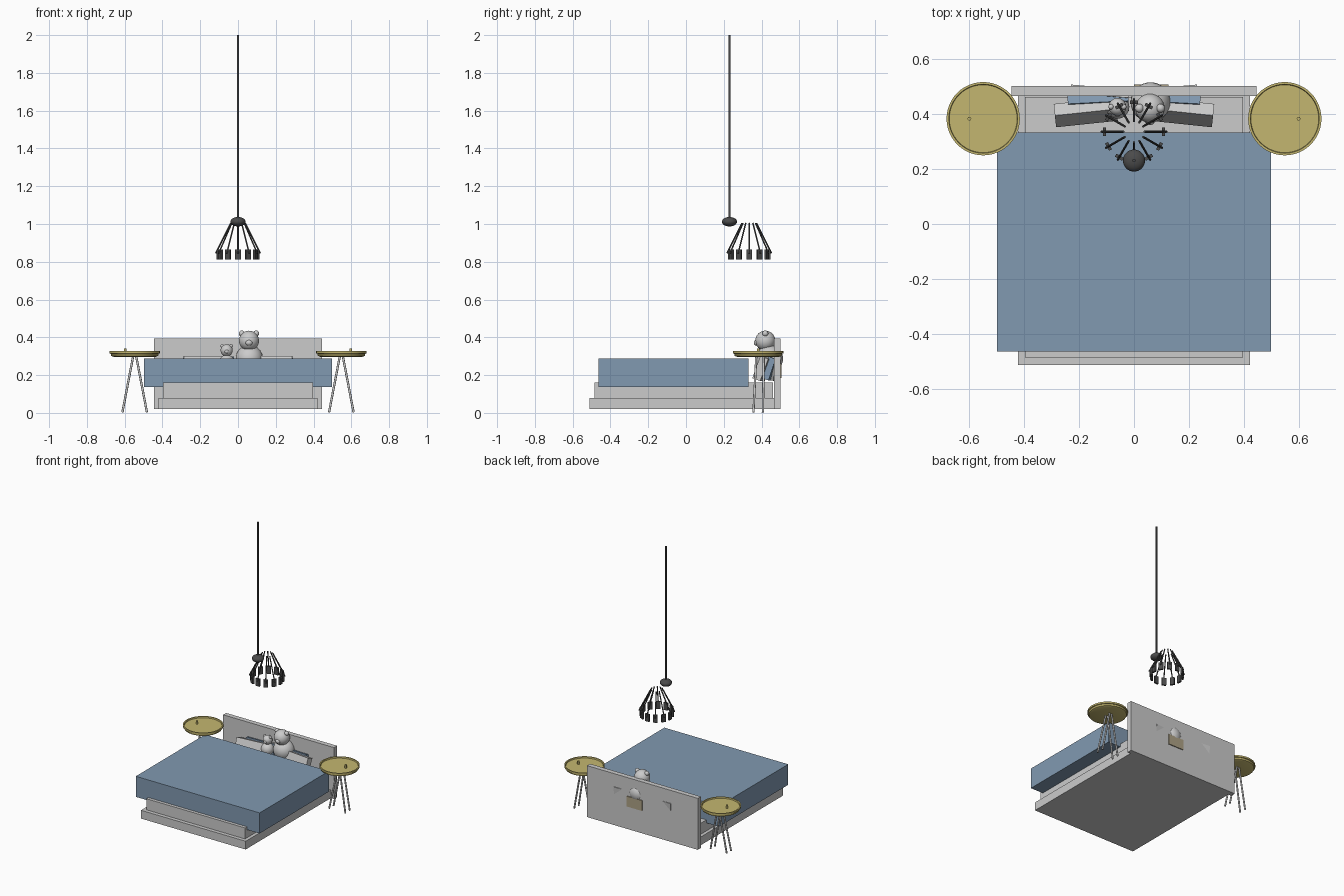
import bpy, math
from mathutils import Vector, Euler

if "Cube" in bpy.data.objects:
    bpy.data.objects.remove(bpy.data.objects["Cube"])


def material(name, rgb):
    m = bpy.data.materials.new(name)
    m.diffuse_color = (*rgb, 1)
    m.use_nodes = True
    m.node_tree.nodes["Principled BSDF"].inputs["Base Color"].default_value = m.diffuse_color
    return m


BLUE = material("blue_fabric", (0.22, 0.32, 0.44))
GOLD = material("brass", (0.55, 0.47, 0.16))
DARK = material("dark_metal", (0.07, 0.07, 0.07))
TAN = material("tan_fabric", (0.42, 0.36, 0.24))


def finish(name, mat=None, smooth=False):
    o = bpy.context.object
    o.name = name
    if mat:
        o.data.materials.append(mat)
    if smooth:
        bpy.ops.object.shade_smooth_by_angle(angle=math.radians(40))
    return o


def box(name, lo, hi, mat=None):
    c = [(a + b) / 2 for a, b in zip(lo, hi)]
    return slab(name, c, [b - a for a, b in zip(lo, hi)], (0, 0, 0), mat)


def slab(name, center, size, rot, mat=None):
    bpy.ops.mesh.primitive_cube_add(size=1, location=center, rotation=rot)
    bpy.context.object.scale = size
    return finish(name, mat)


def ball(name, center, radii, mat=None):
    bpy.ops.mesh.primitive_uv_sphere_add(segments=32, ring_count=16, radius=1, location=center)
    bpy.context.object.scale = radii
    return finish(name, mat, True)


def rod(name, a, b, r, mat=None, sides=12):
    a, b = Vector(a), Vector(b)
    d = b - a
    bpy.ops.mesh.primitive_cylinder_add(vertices=sides, radius=r, depth=d.length, location=(a + b) / 2,
                                        rotation=d.to_track_quat('Z', 'Y').to_euler())
    return finish(name, mat, True)


def lathe(name, profile, center, mat, n=48):
    verts = [(r * math.cos(2 * math.pi * i / n), r * math.sin(2 * math.pi * i / n), z)
             for r, z in profile for i in range(n)]
    faces = [(k * n + i, k * n + (i + 1) % n, (k + 1) * n + (i + 1) % n, (k + 1) * n + i)
             for k in range(len(profile) - 1) for i in range(n)]
    faces.append(tuple(reversed(range(n))))
    faces.append(tuple((len(profile) - 1) * n + i for i in range(n)))
    me = bpy.data.meshes.new(name)
    me.from_pydata(verts, [], faces)
    o = bpy.data.objects.new(name, me)
    bpy.context.collection.objects.link(o)
    o.location = center
    bpy.ops.object.select_all(action='DESELECT')
    o.select_set(True)
    bpy.context.view_layer.objects.active = o
    return finish(name, mat, True)


# Bed
box("bed_base", (-0.42, -0.512, 0.02), (0.42, 0.465, 0.08))
box("mattress", (-0.396, -0.485, 0.08), (0.396, 0.46, 0.16))
box("headboard", (-0.445, 0.465, 0.02), (0.445, 0.5, 0.393))
box("blanket", (-0.497, -0.462, 0.138), (0.497, 0.332, 0.287), BLUE)

# Leaning pillows, mirrored about the middle of the bed
for s, side in ((-1, "left"), (1, "right")):
    slab("front_pillow_" + side, (s * 0.175, 0.405, 0.235), (0.225, 0.045, 0.125),
         (math.radians(-20), 0, s * math.radians(-6)))
    slab("middle_pillow_" + side, (s * 0.13, 0.442, 0.235), (0.22, 0.04, 0.12),
         (math.radians(-18), 0, s * math.radians(-3)), BLUE)
    slab("rear_pillow_" + side, (s * 0.125, 0.475, 0.235), (0.21, 0.03, 0.13),
         (math.radians(-6), 0, s * math.radians(5)))
box("small_cushion", (0, 0.46, 0.185), (0.125, 0.506, 0.26), TAN)


# Stuffed bears
def bear(name, x, y, z, r, body_pos, body_r):
    ball(name + "_head", (x, y, z), (r, r, r))
    ball(name + "_body", body_pos, (body_r,) * 3)
    ball(name + "_snout", (x, y - r * 0.85, z - r * 0.2), (r * 0.35, r * 0.3, r * 0.3))
    for s in (-1, 1):
        ball(name + "_ear", (x + s * r * 0.72, y, z + r * 0.72), (r * 0.3, r * 0.3, r * 0.3))


bear("big_bear", 0.058, 0.42, 0.382, 0.053, (0.06, 0.442, 0.287), 0.072)
bear("small_bear", -0.06, 0.425, 0.331, 0.032, (-0.06, 0.425, 0.265), 0.043)

# Round side tables
tray = [(0.112, 0.297), (0.124, 0.302), (0.127, 0.313), (0.133, 0.315),
        (0.133, 0.327), (0.125, 0.327), (0.123, 0.318)]
for s in (-1, 1):
    x, y = s * 0.547, 0.382
    lathe("table_top", tray, (x, y, 0), GOLD)
    rod("table_knob", (x + s * 0.05, y, 0.315), (x + s * 0.05, y, 0.342), 0.007, GOLD)
    for sx in (-1, 1):
        for sy in (-1, 1):
            rod("table_leg", (x + sx * 0.008, y + sy * 0.02 + 0.01, 0.3),
                (x + sx * 0.065, y + sy * 0.025, 0.003), 0.006)

# Hanging lamp
rod("lamp_rod", (0, 0.23, 1.01), (0, 0.23, 2.0), 0.006, DARK)
ball("lamp_hub", (0, 0.23, 1.012), (0.04, 0.04, 0.025), DARK)
for i in range(12):
    a = i * math.pi / 6
    c, s = math.cos(a), math.sin(a)
    at = lambda r, z: (r * c, 0.335 + r * s, z)
    rod("lamp_arm", at(0.038, 1.005), at(0.118, 0.845), 0.004, DARK, 8)
    slab("lamp_shade", at(0.107, 0.839), (0.012, 0.03, 0.054), (0, 0, a), DARK)
